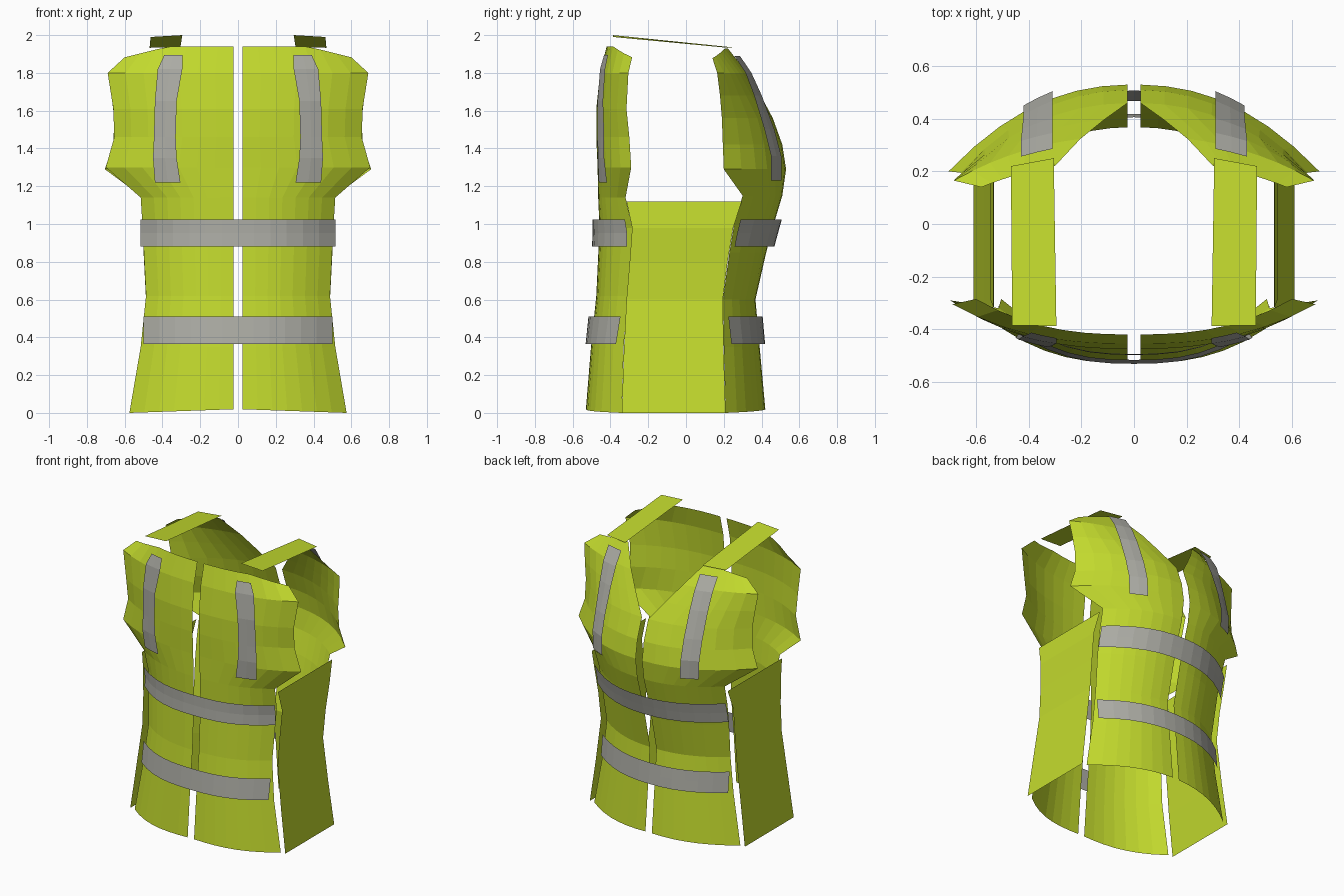
import bpy, bmesh
from mathutils import Vector

if "Cube" in bpy.data.objects:
    bpy.data.objects.remove(bpy.data.objects["Cube"])

def material(name, rgb):
    m = bpy.data.materials.new(name)
    m.diffuse_color = (*rgb, 1)
    m.use_nodes = True
    m.node_tree.nodes["Principled BSDF"].inputs["Base Color"].default_value = m.diffuse_color
    return m

LIME = material("lime_fabric", (0.55, 0.71, 0.027))
GREY = material("reflective_grey", (0.42, 0.42, 0.38))

# Body profiles: z, half width, y at centre line, y at side edge
FRONT = [(0.00, 0.575, -0.530, -0.34), (0.35, 0.515, -0.503, -0.33), (0.62, 0.487, -0.475, -0.31),
         (0.98, 0.505, -0.458, -0.285), (1.14, 0.515, -0.465, -0.32), (1.30, 0.70, -0.468, -0.29),
         (1.46, 0.655, -0.475, -0.30), (1.61, 0.66, -0.475, -0.315), (1.80, 0.69, -0.455, -0.305),
         (1.94, 0.60, -0.42, -0.285)]
BACK = [(0.00, 0.575, 0.420, 0.21), (0.35, 0.515, 0.390, 0.20), (0.60, 0.487, 0.368, 0.195),
        (0.85, 0.50, 0.425, 0.23), (1.00, 0.505, 0.465, 0.255), (1.15, 0.515, 0.510, 0.30),
        (1.29, 0.705, 0.530, 0.20), (1.42, 0.66, 0.510, 0.195), (1.56, 0.655, 0.460, 0.19),
        (1.68, 0.67, 0.400, 0.18), (1.80, 0.685, 0.335, 0.165), (1.93, 0.58, 0.245, 0.14)]

def sample(prof, z):
    """Half width, centre y and edge y of a profile at height z."""
    for a, b in zip(prof, prof[1:]):
        if z <= b[0] or b is prof[-1]:
            t = min((z - a[0]) / (b[0] - a[0]), 1)
            return [p + (q - p) * t for p, q in zip(a[1:], b[1:])]

def body_y(prof, x, z):
    w, yc, ye = sample(prof, z)
    power = 2.6 if prof is FRONT else 2.25
    return yc + (ye - yc) * (abs(x) / w) ** power

def sheet(name, rows, mat):
    """Thin cloth sheet from a grid of points, faces turned outward."""
    bm = bmesh.new()
    grid = [[bm.verts.new(p) for p in row] for row in rows]
    for r0, r1 in zip(grid, grid[1:]):
        for i in range(len(r0) - 1):
            bm.faces.new((r0[i], r0[i + 1], r1[i + 1], r1[i]))
    bm.normal_update()
    out = sum(f.normal.dot(f.calc_center_median() - Vector((0, 0, 1))) for f in bm.faces)
    if out < 0:
        bmesh.ops.reverse_faces(bm, faces=bm.faces[:])
    me = bpy.data.meshes.new(name)
    bm.to_mesh(me)
    bm.free()
    me.materials.append(mat)
    ob = bpy.data.objects.new(name, me)
    bpy.context.collection.objects.link(ob)

def panel(name, prof, s, neck_z=None):
    """Half of the front or back, with an optional V neckline above neck_z."""
    rows = []
    top = prof[-1][0]
    for z, w, _, _ in prof:
        inner = 0.025
        if neck_z is not None and z > neck_z:
            inner += 0.275 * (z - neck_z) / (top - neck_z)
        row = []
        for i in range(8):
            x = inner + (w - inner) * i / 7
            drop = 0.25 * max(0, x - 0.37) if z == top else 0
            hem = 0.02 * (1 - x / w) if z == 0 else 0
            row.append((s * x, body_y(prof, x, z), z - drop + hem))
        rows.append(row)
    sheet(name, rows, LIME)

def band(name, prof, z0, z1, half, offset):
    """Horizontal reflective band wrapped over the body."""
    d = offset if prof is BACK else -offset
    xs = [half * i / 6 for i in range(-6, 7)]
    sheet(name, [[(x, body_y(prof, x, z) + d, z) for x in xs] for z in (z0, (z0 + z1) / 2, z1)], GREY)

def strip(name, prof, s, path, offset):
    """Vertical reflective strip; path holds z, inner x, outer x."""
    d = offset if prof is BACK else -offset
    rows = []
    for z, a, b in path:
        rows.append([(s * x, body_y(prof, x, z) + d, z) for x in (a, (a + b) / 2, b)])
    sheet(name, rows, GREY)

STRIP_FRONT = [(1.22, 0.305, 0.44), (1.35, 0.325, 0.45), (1.46, 0.33, 0.445),
               (1.65, 0.325, 0.44), (1.82, 0.295, 0.425), (1.895, 0.295, 0.39)]
STRIP_BACK = [(1.23, 0.305, 0.415), (1.36, 0.31, 0.42), (1.50, 0.31, 0.42),
              (1.68, 0.31, 0.425), (1.80, 0.31, 0.43), (1.89, 0.31, 0.43)]
# Side panel: z, x, front y, back y
SIDE = [(0.00, 0.61, -0.34, 0.21), (0.30, 0.57, -0.33, 0.20), (0.60, 0.533, -0.315, 0.195),
        (0.80, 0.537, -0.298, 0.22), (0.98, 0.547, -0.285, 0.25), (1.12, 0.535, -0.315, 0.295)]

for side, s in (("right", 1), ("left", -1)):
    # Body panels
    panel(f"front_panel_{side}", FRONT, s)
    panel(f"back_panel_{side}", BACK, s, 1.56)
    # Side panels
    sheet(f"side_panel_{side}", [[(s * x, y0 + (y1 - y0) * t, z) for t in (0, 0.5, 1)]
                                 for z, x, y0, y1 in SIDE], LIME)
    # Shoulder straps
    sheet(f"shoulder_strap_{side}", [[(s * 0.295, -0.388, 2.0), (s * 0.463, -0.385, 1.99)],
                                     [(s * 0.305, 0.25, 1.935), (s * 0.468, 0.22, 1.933)]], LIME)
    # Vertical reflective strips
    strip(f"front_strip_{side}", FRONT, s, STRIP_FRONT, 0.022)
    strip(f"back_strip_{side}", BACK, s, STRIP_BACK, 0.04)

# Horizontal reflective bands
for nm, prof in (("front", FRONT), ("back", BACK)):
    band(f"{nm}_chest_band", prof, 0.88, 1.025, 0.515, 0.035)
    band(f"{nm}_waist_band", prof, 0.365, 0.51, 0.50, 0.03)
